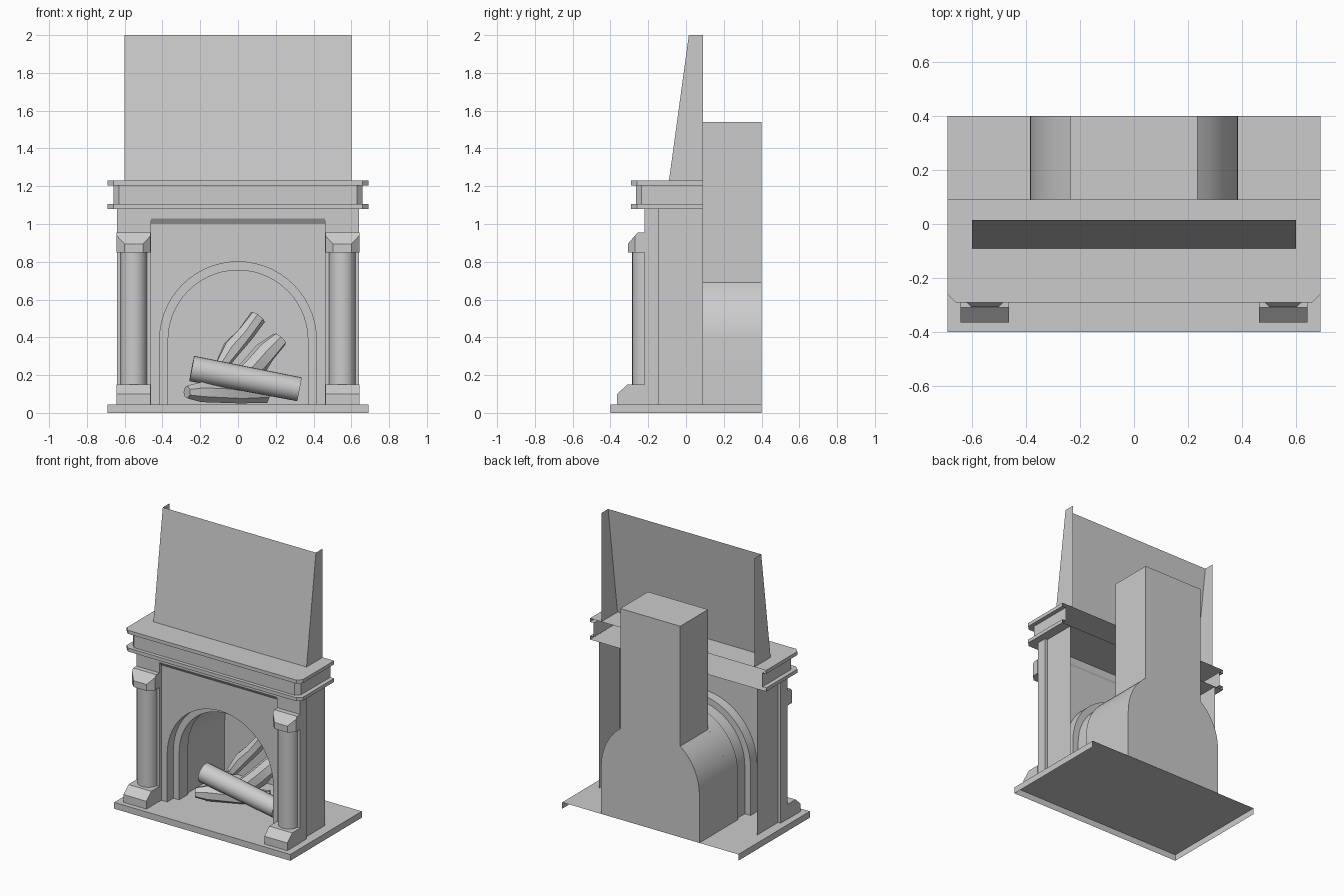
import bpy, bmesh, random
from math import sin, cos, pi, acos
from mathutils import Vector

if "Cube" in bpy.data.objects:
    bpy.data.objects.remove(bpy.data.objects["Cube"])

random.seed(3)
FLOOR, SPRING, BACK = 0.045, 0.385, 0.09


def finish(name, bm, mirror=False):
    bmesh.ops.recalc_face_normals(bm, faces=bm.faces)
    me = bpy.data.meshes.new(name)
    bm.to_mesh(me)
    bm.free()
    ob = bpy.data.objects.new(name, me)
    bpy.context.collection.objects.link(ob)
    if mirror:
        m = ob.modifiers.new("Mirror", 'MIRROR')
        m.use_clip = False
        m.use_mirror_merge = False
    return ob


def loft(rings, closed=False, start=False, end=False):
    """Skin a list of equal-length point rings, with optional end caps."""
    bm = bmesh.new()
    vs = [[bm.verts.new(p) for p in r] for r in rings]
    n = len(rings[0])
    for a, b in zip(vs, vs[1:]):
        for i in range(n if closed else n - 1):
            j = (i + 1) % n
            bm.faces.new((a[i], a[j], b[j], b[i]))
    if start:
        bm.faces.new(vs[0])
    if end:
        bm.faces.new(vs[-1])
    return bm


def at_z(path, z):
    return [(x, y, z) for x, y in path]


def at_x(path, x):
    return [(x, y, z) for y, z in path]


def arch(r, y, n=28):
    arc = [(-r * cos(pi * i / n), y, SPRING + r * sin(pi * i / n)) for i in range(n + 1)]
    return [(-r, y, FLOOR)] + arc + [(r, y, FLOOR)]


# Hearth slab, open underneath and behind
slab = [(-0.69, 0.4), (-0.69, -0.4), (0.69, -0.4), (0.69, 0.4)]
finish("hearth", loft([at_z(slab, 0), at_z(slab, FLOOR)], end=True))

# Pilasters with stepped side walls
side = [(0.46, -0.2), (0.46, -0.22), (0.64, -0.22), (0.64, -0.145), (0.62, -0.145), (0.62, BACK)]
finish("pilaster_wall", loft([at_z(side, FLOOR), at_z(side, 1.08)]), mirror=True)

# Front panel with the arched opening
bm = bmesh.new()
outer = [(0.46, -0.2, FLOOR), (0.46, -0.2, 1.0), (-0.46, -0.2, 1.0), (-0.46, -0.2, FLOOR)]
bm.faces.new([bm.verts.new(p) for p in outer + arch(0.415, -0.2)])
finish("front_panel", bm)

# Lintel with slanted underside
lintel = [(-0.2, 1.0), (-0.22, 1.03), (-0.22, 1.08)]
finish("lintel", loft([at_x(lintel, -0.46), at_x(lintel, 0.46)]))

# Stepped arch surround leading into the barrel vault
steps = [(0.415, -0.2), (0.415, -0.13), (0.37, -0.13), (0.37, -0.03), (0.385, -0.03), (0.385, BACK)]
finish("arch_surround", loft([arch(r, y) for r, y in steps]))

# Firebox and flue behind the wall
R, FW, TOP = 0.385, 0.235, 1.54
lim = acos(FW / R)
arc = [(R * cos(lim * i / 8), SPRING + R * sin(lim * i / 8)) for i in range(9)]
right = [(R, FLOOR)] + arc + [(FW, TOP)]
outline = right + [(-x, z) for x, z in reversed(right)]
bm = loft([[(x, y, z) for x, z in outline] for y in (BACK, 0.4)], end=True)
crown = [(R * cos(lim + (pi - 2 * lim) * i / 10), SPRING + R * sin(lim + (pi - 2 * lim) * i / 10))
         for i in range(11)]
bm.faces.new([bm.verts.new((x, BACK, z)) for x, z in crown + [(-FW, TOP), (FW, TOP)]])
finish("firebox_flue", bm)


# Mantel: two chamfered shelves with a frieze between
def plan(hw, yf, c=0.03):
    half = [(hw, BACK), (hw, yf + c), (hw - c, yf)]
    return half + [(-x, y) for x, y in reversed(half)]


shelf, frieze = plan(0.69, -0.29), plan(0.66, -0.265)
layers = [(shelf, 1.08), (shelf, 1.105), (frieze, 1.105), (frieze, 1.205), (shelf, 1.205), (shelf, 1.23)]
finish("mantel", loft([at_z(p, z) for p, z in layers], start=True, end=True))

# Sloped chimney hood, open on top and behind
hood_low = [(-0.6, BACK), (-0.6, -0.09), (0.6, -0.09), (0.6, BACK)]
hood_top = [(-0.6, BACK), (-0.6, 0.015), (0.6, 0.015), (0.6, BACK)]
finish("hood", loft([at_z(hood_low, 1.23), at_z(hood_top, 2.0)]))

# Column bases
foot = [(-0.22, FLOOR), (-0.365, FLOOR), (-0.365, 0.10), (-0.31, 0.15), (-0.22, 0.15)]
finish("column_base", loft([at_x(foot, 0.462), at_x(foot, 0.642)], True, True, True), mirror=True)

# Column shafts
circle = [(0.552 + 0.07 * cos(2 * pi * i / 24), -0.215 + 0.07 * sin(2 * pi * i / 24)) for i in range(24)]
finish("column_shaft", loft([at_z(circle, 0.15), at_z(circle, 0.85)], True), mirror=True)

# Capitals: chamfered block cut by a slope
cap = [(0.642, -0.22), (0.642, -0.27), (0.602, -0.308), (0.502, -0.308), (0.462, -0.27), (0.462, -0.22)]
bm = loft([at_z(cap, 0.85), at_z(cap, 0.955)], True, True, True)
cut = bmesh.ops.bisect_plane(bm, geom=bm.verts[:] + bm.edges[:] + bm.faces[:], clear_outer=True,
                             plane_co=(0, -0.308, 0.895), plane_no=Vector((0, -1.15, 1)).normalized())
bmesh.ops.holes_fill(bm, edges=[e for e in bm.edges if e.is_boundary])
finish("column_capital", bm, mirror=True)


# Logs: swept tubes along a few points, with optional roughness
def log(name, pts, radii, sides, rough=0.0):
    pts = [Vector(p) for p in pts]
    q = (pts[-1] - pts[0]).to_track_quat('Z', 'Y')
    rings = []
    for p, r in zip(pts, radii):
        rings.append([p + q @ Vector((cos(2 * pi * i / sides), sin(2 * pi * i / sides), 0))
                      * r * (1 + random.uniform(-rough, rough)) for i in range(sides)])
    finish(name, loft(rings, True, True, True))


log("front_log", [(-0.245, -0.03, 0.235), (0.325, -0.02, 0.125)], [0.068, 0.064], 20)
log("lower_log", [(-0.27, -0.09, 0.11), (-0.2, -0.05, 0.11), (0.0, 0.05, 0.10), (0.15, 0.14, 0.10)],
    [0.035, 0.05, 0.05, 0.045], 7, 0.12)
log("rear_log", [(-0.02, 0.06, 0.14), (0.08, 0.12, 0.24), (0.15, 0.16, 0.32), (0.22, 0.2, 0.39)],
    [0.06, 0.065, 0.06, 0.045], 7, 0.12)
log("upright_log", [(-0.09, 0.06, 0.25), (-0.03, 0.09, 0.34), (0.04, 0.11, 0.42), (0.105, 0.13, 0.51)],
    [0.035, 0.05, 0.045, 0.045], 7, 0.12)

# Smooth shading on curved parts, sharp edges kept
bpy.ops.object.select_all(action='SELECT')
bpy.context.view_layer.objects.active = bpy.data.objects["hearth"]
bpy.ops.object.shade_smooth_by_angle(angle=0.5)
